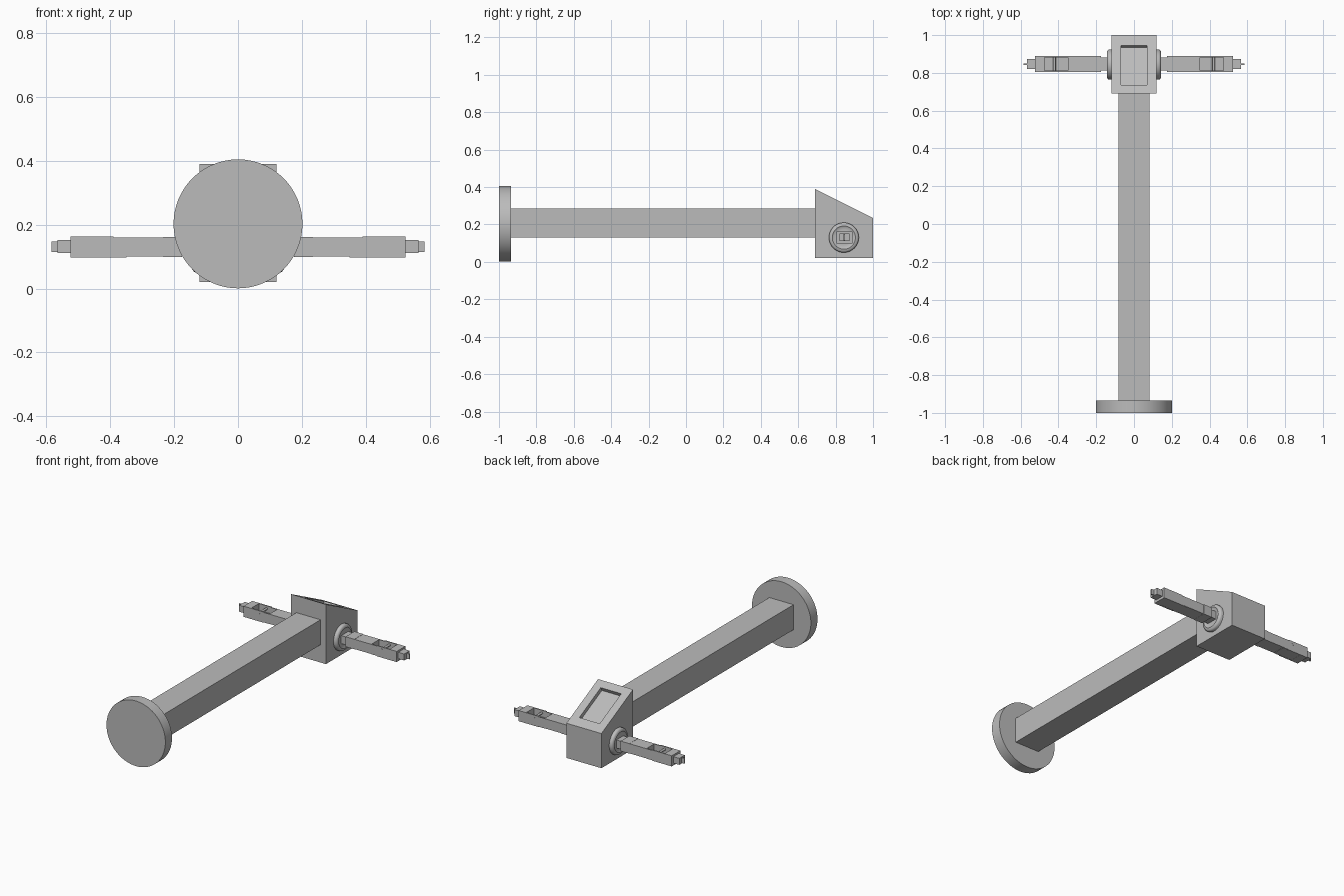
import bpy, bmesh, math
from mathutils import Matrix, Vector

cube = bpy.data.objects.get("Cube")
if cube:
    bpy.data.objects.remove(cube, do_unlink=True)

grey = bpy.data.materials.new("plain grey")
grey.use_nodes = True
grey.diffuse_color = (0.5, 0.5, 0.5, 1)
grey.node_tree.nodes["Principled BSDF"].inputs["Base Color"].default_value = (0.5, 0.5, 0.5, 1)


def finish(name, bm, smooth=False):
    bmesh.ops.recalc_face_normals(bm, faces=bm.faces)
    mesh = bpy.data.meshes.new(name)
    bm.to_mesh(mesh)
    bm.free()
    mesh.materials.append(grey)
    obj = bpy.data.objects.new(name, mesh)
    bpy.context.collection.objects.link(obj)
    if smooth:
        bpy.ops.object.select_all(action='DESELECT')
        obj.select_set(True)
        bpy.context.view_layer.objects.active = obj
        bpy.ops.object.shade_smooth_by_angle(angle=math.radians(35))
    return obj


def box(name, x, y, z):
    bm = bmesh.new()
    bmesh.ops.create_cube(bm, size=1)
    for v in bm.verts:
        v.co = [lo + (c + 0.5) * (hi - lo) for c, (lo, hi) in zip(v.co, (x, y, z))]
    return finish(name, bm)


def lathe(name, profile, centre, axis, segments=48):
    """Spin (distance, radius) pairs around an axis, capping both ends."""
    bm = bmesh.new()
    turn = Vector((0, 0, 1)).rotation_difference(Vector(axis)).to_matrix().to_4x4()
    place = Matrix.Translation(centre) @ turn
    rings = []
    for d, r in profile:
        rings.append([bm.verts.new(place @ Vector((r * math.cos(a), r * math.sin(a), d)))
                      for a in (math.tau * i / segments for i in range(segments))])
    for a, b in zip(rings, rings[1:]):
        for i in range(segments):
            j = (i + 1) % segments
            bm.faces.new((a[i], a[j], b[j], b[i]))
    bm.faces.new(rings[0])
    bm.faces.new(rings[-1])
    return finish(name, bm, True)


# Long post and round base disc
lathe("base_disc", [(0, 0.202), (0.065, 0.202)], (0, -1, 0.203), (0, 1, 0), 64)
box("post", (-0.083, 0.083), (-0.94, 0.70), (0.13, 0.285))

# Wedge head with a shallow panel sunk into its sloping top
bm = bmesh.new()
side = [(0.69, 0.02), (1.0, 0.02), (1.0, 0.235), (0.69, 0.39)]
base = bm.faces.new([bm.verts.new((-0.12, y, z)) for y, z in side])
ext = bmesh.ops.extrude_face_region(bm, geom=[base])
bmesh.ops.translate(bm, vec=(0.24, 0, 0),
                    verts=[g for g in ext["geom"] if isinstance(g, bmesh.types.BMVert)])
bmesh.ops.recalc_face_normals(bm, faces=bm.faces)
slope = max(bm.faces, key=lambda f: f.calc_center_median().z)
normal = slope.normal.copy()
bmesh.ops.inset_region(bm, faces=[slope], thickness=0.05)
for v in slope.verts:                      # fit the panel outline
    v.co.y = 0.735 if v.co.y < 0.84 else 0.945
    v.co.x = math.copysign(0.07, v.co.x)
    v.co.z = 0.39 - (v.co.y - 0.69) * 0.5
rim = bmesh.ops.extrude_discrete_faces(bm, faces=[slope])
panel = rim["faces"][0]
old = [v for v in bm.verts if v not in panel.verts[:] and
       any((v.co - p.co).length < 1e-5 for p in panel.verts)]
pairs = [(o, min(panel.verts, key=lambda p: (p.co - o.co).length)) for o in old]
for o, p in pairs:
    p.co -= normal * 0.024
for k, (o, p) in enumerate(pairs):         # close the panel walls
    for o2, p2 in pairs[k + 1:]:
        if bm.edges.get((p, p2)) and not bm.faces.get((o, o2, p2, p)):
            bm.faces.new((o, o2, p2, p))
finish("wedge_head", bm)

# Matching arms on both sides
MID_Y, MID_Z = 0.847, 0.13
for s, label in ((1, "left"), (-1, "right")):
    def part(name, x0, x1, half_y, z0, z1, y=MID_Y):
        box(f"{label}_{name}", sorted((s * x0, s * x1)), (y - half_y, y + half_y), (z0, z1))

    lathe(f"{label}_flange",
          [(0.11, 0.08), (0.132, 0.08), (0.138, 0.077), (0.142, 0.071), (0.144, 0.062),
           (0.139, 0.054), (0.139, 0.04)], (0, MID_Y - 0.003, MID_Z), (s, 0, 0))
    part("arm_neck", 0.12, 0.18, 0.034, 0.105, 0.155)
    part("arm_sleeve", 0.175, 0.235, 0.043, 0.099, 0.161)
    part("arm_bar", 0.23, 0.35, 0.0415, 0.10, 0.16)
    # Open pocket: floor, end block and thin cheeks
    part("pocket_floor", 0.35, 0.475, 0.04, 0.098, 0.122)
    part("pocket_end", 0.475, 0.525, 0.0425, 0.097, 0.163)
    for d, edge in ((-1, "front"), (1, "back")):
        part(f"{edge}_arm_cheek", 0.35, 0.39, 0.003, 0.10, 0.16, MID_Y + d * 0.0385)
        part(f"{edge}_fork_cheek", 0.39, 0.48, 0.0035, 0.097, 0.163, MID_Y + d * 0.039)
    lathe(f"{label}_pivot_pin", [(-0.043, 0.007), (0.043, 0.007)],
          (s * 0.421, MID_Y, 0.146), (0, 1, 0), 16)
    # Stepped tip with a thin blade
    part("tip_block", 0.525, 0.566, 0.027, 0.112, 0.152)
    part("tip_blade", 0.56, 0.585, 0.004, 0.115, 0.148)
